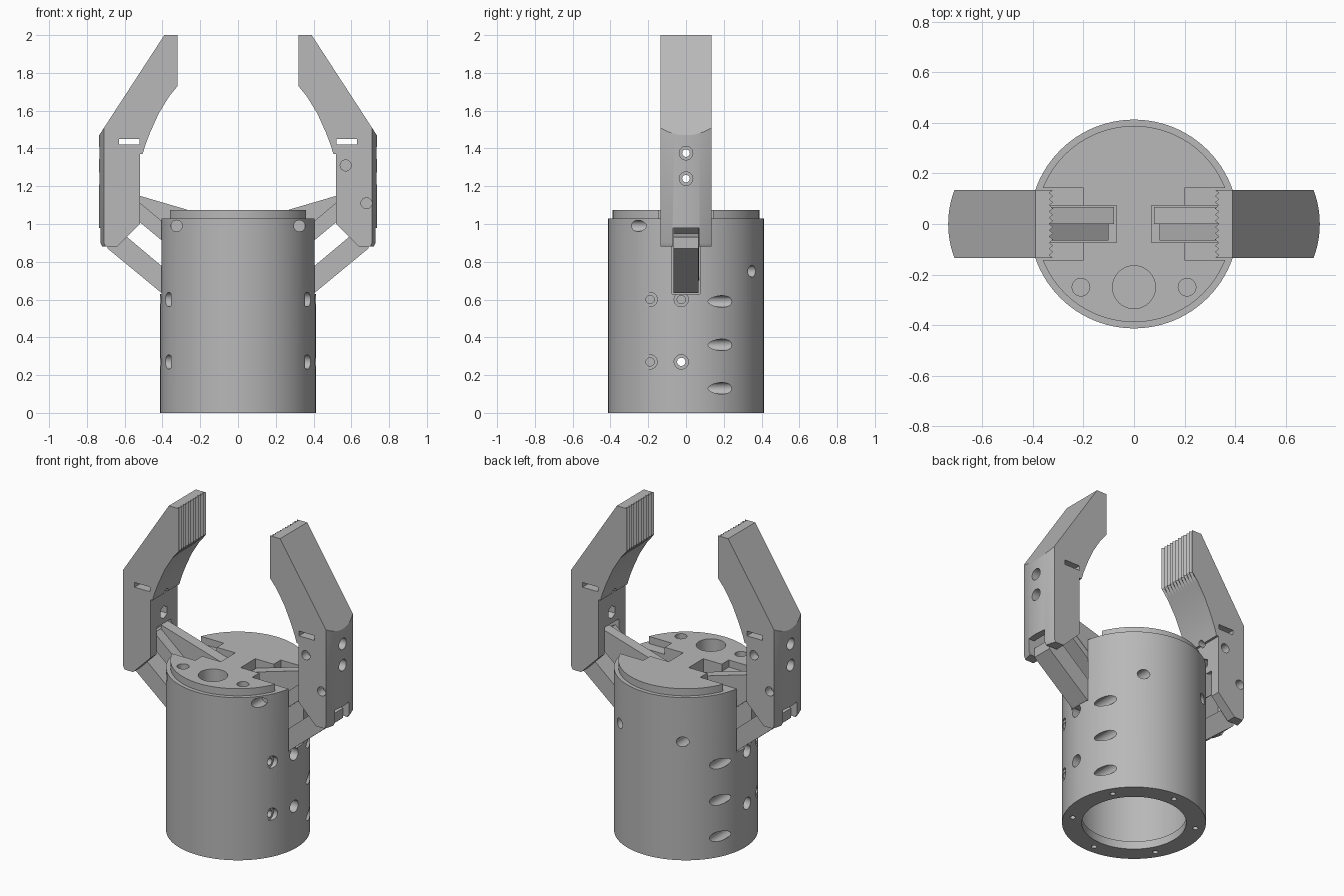
import bpy, bmesh, math
from mathutils import Matrix, Vector

cube = bpy.data.objects.get("Cube")
if cube:
    bpy.data.objects.remove(cube)

grey = bpy.data.materials.new("plain grey")
grey.use_nodes = True
grey.diffuse_color = (0.48, 0.48, 0.48, 1)
grey.node_tree.nodes["Principled BSDF"].inputs["Base Color"].default_value = grey.diffuse_color


def finish(name, bm):
    bmesh.ops.recalc_face_normals(bm, faces=bm.faces)
    mesh = bpy.data.meshes.new(name)
    bm.to_mesh(mesh)
    bm.free()
    mesh.materials.append(grey)
    ob = bpy.data.objects.new(name, mesh)
    bpy.context.collection.objects.link(ob)
    return ob


def select(ob):
    bpy.ops.object.select_all(action='DESELECT')
    ob.select_set(True)
    bpy.context.view_layer.objects.active = ob


def cut(ob, cutter_bm):
    cutter = finish("cutter", cutter_bm)
    cutter.hide_render = True
    mod = ob.modifiers.new("cut", 'BOOLEAN')
    mod.operation = 'DIFFERENCE'
    mod.solver = 'EXACT'
    mod.use_self = True
    mod.object = cutter
    select(ob)
    bpy.ops.object.modifier_apply(modifier=mod.name)
    bpy.data.objects.remove(cutter)


def smooth(ob):
    select(ob)
    bpy.ops.object.shade_smooth_by_angle(angle=math.radians(30))


def box(bm, x0, x1, y0, y1, z0, z1):
    m = Matrix.Translation(((x0 + x1) / 2, (y0 + y1) / 2, (z0 + z1) / 2))
    m = m @ Matrix.Diagonal((abs(x1 - x0), abs(y1 - y0), abs(z1 - z0), 1))
    bmesh.ops.create_cube(bm, size=1, matrix=m)


def rod(bm, a, b, r, sides=24):
    a, b = Vector(a), Vector(b)
    d = b - a
    m = Matrix.Translation((a + b) / 2) @ d.to_track_quat('Z', 'Y').to_matrix().to_4x4()
    bmesh.ops.create_cone(bm, cap_ends=True, segments=sides, radius1=r, radius2=r,
                          depth=d.length, matrix=m)


def loft(bm, rings):
    rows = [[bm.verts.new(p) for p in ring] for ring in rings]
    n = len(rows[0])
    for a, b in zip(rows, rows[1:]):
        for i in range(n):
            j = (i + 1) % n
            bm.faces.new((a[i], a[j], b[j], b[i]))
    bm.faces.new(rows[0])
    bm.faces.new(rows[-1])


def plate(name, outline, y0, y1, turn):
    bm = bmesh.new()
    loft(bm, [[(x, y, z) for x, z in outline] for y in (y0, y1)])
    bm.transform(turn)
    return finish(name, bm)


# Openings shared by the housing and its cap
def top_openings():
    bm = bmesh.new()
    for s in (-1, 1):
        box(bm, s * 0.07, s * 0.5, -0.073, 0.073, 0.63, 1.2)
        box(bm, s * 0.2, s * 0.5, -0.143, 0.143, 1.03, 1.2)
        rod(bm, (s * 0.21, -0.25, 0.85), (s * 0.21, -0.25, 1.2), 0.035)
    rod(bm, (0, -0.25, 0.85), (0, -0.25, 1.2), 0.085, 40)
    return bm


# Housing
bm = bmesh.new()
rod(bm, (0, 0, 0), (0, 0, 1.03), 0.413, 96)
body = finish("housing", bm)
cut(body, top_openings())

# Hollow inside with a lip at the bottom
bm = bmesh.new()
rod(bm, (0, 0, -0.1), (0, 0, 0.1), 0.3, 64)
rod(bm, (0, 0, 0.05), (0, 0, 0.57), 0.342, 64)
cut(body, bm)

# Screw holes
bm = bmesh.new()
for s in (-1, 1):
    for y in (-0.19, -0.025):
        for z in (0.27, 0.6):
            rod(bm, (s * 0.3, y, z), (s * 0.5, y, z), 0.022)
            rod(bm, (s * 0.355, y, z), (s * 0.51, y, z), 0.038)
    for z in (0.13, 0.36, 0.59):
        rod(bm, (s * 0.365, 0.06, z), (s * 0.365, 0.5, z), 0.031)
    rod(bm, (s * 0.22, 0.25, 0.75), (s * 0.22, 0.5, 0.75), 0.031)
    rod(bm, (s * 0.325, -0.5, 0.99), (s * 0.325, -0.18, 0.99), 0.03)
for k in range(6):
    a = math.radians(60 * k + 30)
    x, y = 0.357 * math.cos(a), 0.357 * math.sin(a)
    rod(bm, (x, y, -0.05), (x, y, 0.045), 0.016, 16)
cut(body, bm)
smooth(body)

# Raised cap
bm = bmesh.new()
rod(bm, (0, 0, 1.03), (0, 0, 1.075), 0.388, 96)
cap = finish("top_cap", bm)
cut(cap, top_openings())
smooth(cap)

# Finger outline, from the inner arc down to the hinge
INNER = [(0.365, 1.675), (0.42, 1.585), (0.465, 1.485), (0.49, 1.42),
         (0.505, 1.37), (0.52, 1.37), (0.52, 1.0), (0.64, 0.88)]
TEETH, HALF, CURVE = 11, 0.135, 0.377


def finger(name, turn):
    bm = bmesh.new()
    rings = []
    for i in range(2 * TEETH + 1):
        y = HALF * (i / TEETH - 1)
        sag = CURVE - math.sqrt(CURVE ** 2 - y ** 2)
        xo = 0.735 - sag
        pad = 0.335 if i % 2 else 0.32
        pts = [(xo - 0.01, 0.88), (xo, 0.9), (xo, 1.47 + 1.536 * sag), (0.39, 2.0),
               (pad, 2.0), (pad, 1.73)] + INNER
        rings.append([(x, y, z) for x, z in pts])
    loft(bm, rings)
    bm.transform(turn)
    ob = finish(name, bm)

    bm = bmesh.new()
    # hinge channel, outer window and nut slot
    box(bm, 0.45, 0.69, -0.073, 0.073, 0.8, 1.17)
    box(bm, 0.6, 0.8, -0.07, 0.07, 0.8, 0.98)
    box(bm, 0.522, 0.63, -0.2, 0.2, 1.42, 1.45)
    # outer screws with a hexagonal nut pocket
    for z in (1.24, 1.375):
        rod(bm, (0.45, 0, z), (0.8, 0, z), 0.02)
        rod(bm, (0.67, 0, z), (0.81, 0, z), 0.036)
    rod(bm, (0.45, 0, 1.24), (0.57, 0, 1.24), 0.04, 6)
    # pivot screws on one side only
    for x, z in ((0.57, 1.31), (0.68, 1.11)):
        rod(bm, (x, -0.2, z), (x, -0.08, z), 0.029)
    bm.transform(turn)
    cut(ob, bm)
    smooth(ob)


# Fingers and their linkage, one on each side
for side, angle in (("left", 0), ("right", math.pi)):
    turn = Matrix.Rotation(angle, 4, 'Z')
    finger(side + "_finger", turn)
    plate(side + "_lower_link",
          [(0.33, 0.715), (0.33, 0.635), (0.405, 0.635), (0.69, 0.87), (0.69, 0.93),
           (0.61, 0.95)], -0.066, 0.066, turn)
    plate(side + "_upper_link",
          [(0.1, 0.76), (0.1, 0.66), (0.55, 1.035), (0.6, 1.1), (0.54, 1.13)],
          -0.066, 0.066, turn)
    web = (0.0, 0.068) if side == "left" else (-0.068, 0.0)
    plate(side + "_link_web",
          [(0.08, 1.02), (0.08, 0.7), (0.54, 1.07), (0.54, 1.155)], *web, turn)
